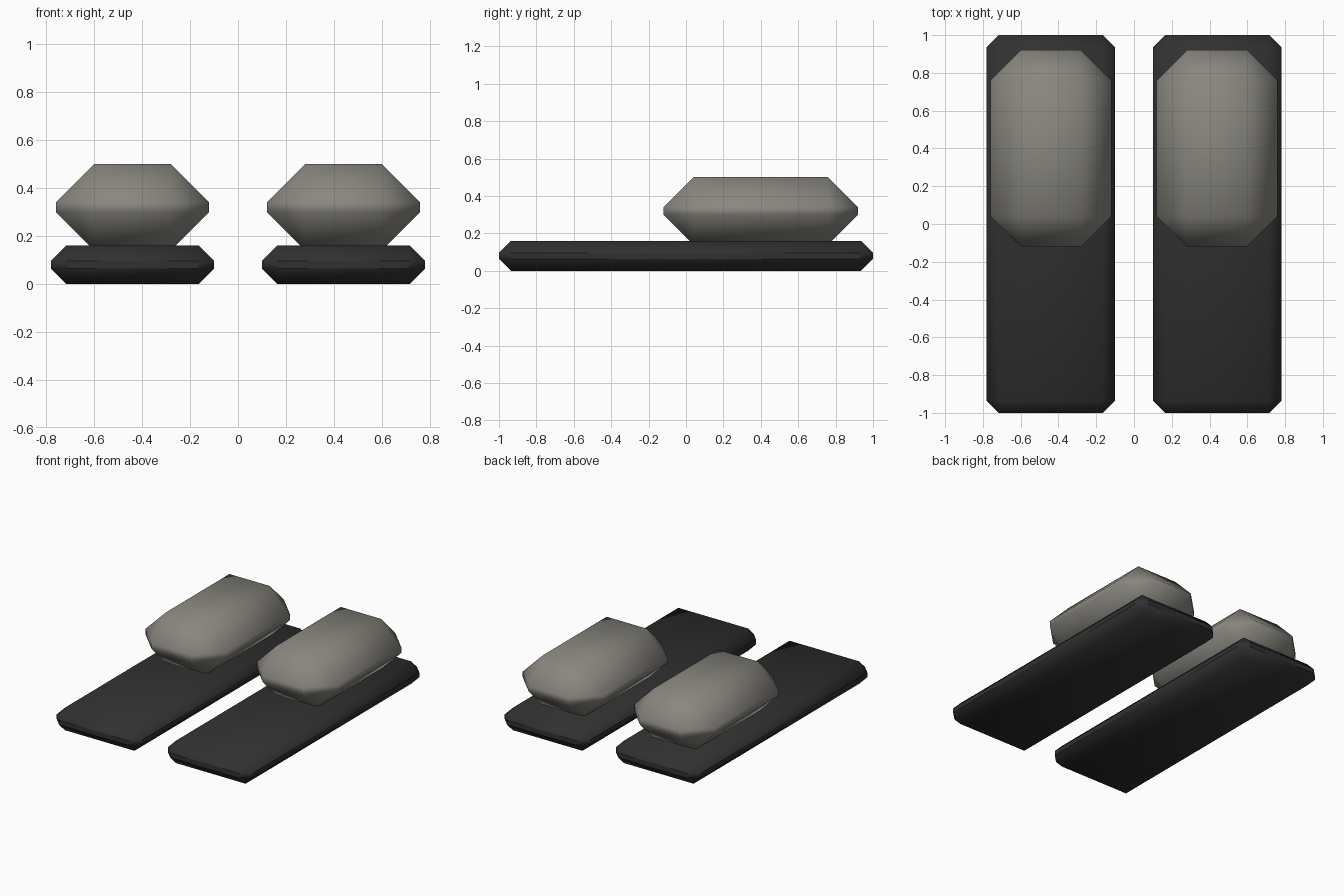
import bpy
from math import radians
from mathutils import Matrix

if "Cube" in bpy.data.objects:
    bpy.data.objects.remove(bpy.data.objects["Cube"])


def material(name, color):
    m = bpy.data.materials.new(name)
    m.diffuse_color = (*color, 1)
    m.use_nodes = True
    m.node_tree.nodes["Principled BSDF"].inputs["Base Color"].default_value = m.diffuse_color
    return m


def chamfered_box(name, center, size, chamfer, mat):
    bpy.ops.mesh.primitive_cube_add(size=1, location=center)
    ob = bpy.context.object
    ob.name = name
    ob.data.transform(Matrix.Diagonal((*size, 1)))
    ob.data.materials.append(mat)
    bevel = ob.modifiers.new("chamfer", 'BEVEL')
    bevel.width = chamfer
    bevel.segments = 1
    bpy.ops.object.modifier_apply(modifier=bevel.name)
    bpy.ops.object.shade_smooth_by_angle(angle=radians(45))
    return ob


rubber = material("dark_rubber", (0.03, 0.03, 0.03))
leather = material("grey_upper", (0.25, 0.24, 0.21))

# One sole and one upper per side
for side, sx in (("left", -1), ("right", 1)):
    chamfered_box(side + "_sole", (sx * 0.44, 0, 0.08), (0.68, 2.0, 0.16), 0.064, rubber)
    chamfered_box(side + "_upper", (sx * 0.44, 0.40, 0.32), (0.64, 1.04, 0.36), 0.16, leather)
